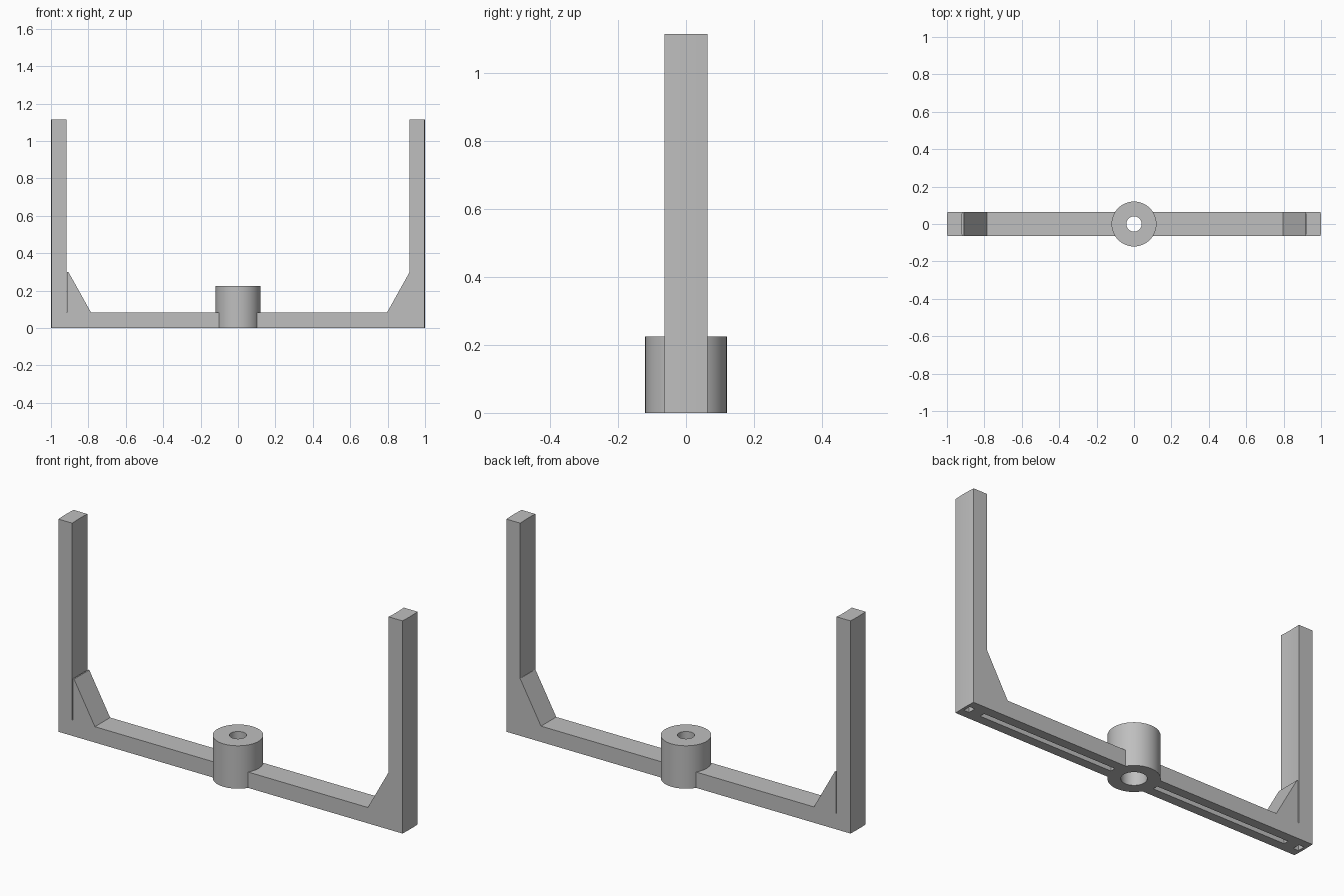
import bpy
import bmesh
import math

cube = bpy.data.objects.get("Cube")
if cube:
    bpy.data.objects.remove(cube, do_unlink=True)

HALF_W = 0.063      # half depth of beam and uprights
BEAM_H = 0.083
HEIGHT = 1.115
R_IN, R_OUT = 0.92, 1.0

grey = bpy.data.materials.new("plain grey")
grey.use_nodes = True
colour = (0.52, 0.52, 0.52, 1)
grey.diffuse_color = colour
grey.node_tree.nodes["Principled BSDF"].inputs["Base Color"].default_value = colour


def prism(name, points, offset):
    """Extrude a closed outline of 3D points by an offset vector."""
    bm = bmesh.new()
    face = bm.faces.new([bm.verts.new(p) for p in points])
    extruded = bmesh.ops.extrude_face_region(bm, geom=[face])["geom"]
    verts = [v for v in extruded if isinstance(v, bmesh.types.BMVert)]
    bmesh.ops.translate(bm, vec=offset, verts=verts)
    bmesh.ops.recalc_face_normals(bm, faces=bm.faces)
    mesh = bpy.data.meshes.new(name)
    bm.to_mesh(mesh)
    bm.free()
    mesh.materials.append(grey)
    obj = bpy.data.objects.new(name, mesh)
    bpy.context.collection.objects.link(obj)
    return obj


def arc(radius, side, z):
    """Short arc about the centre, running from front to back."""
    ys = [HALF_W * (i / 4 - 1) for i in range(9)]
    return [(side * math.sqrt(radius ** 2 - y * y), y, z) for y in ys]


def cylinder(name, radius, z0, z1):
    n = 64
    ring = [(radius * math.cos(math.tau * i / n),
             radius * math.sin(math.tau * i / n), z0) for i in range(n)]
    return prism(name, ring, (0, 0, z1 - z0))


def block(name, x0, x1, half_y, z0, z1):
    outline = [(x0, -half_y, z0), (x1, -half_y, z0), (x1, half_y, z0), (x0, half_y, z0)]
    return prism(name, outline, (0, 0, z1 - z0))


def combine(target, tool, operation):
    """Apply a boolean and discard the tool."""
    tool.hide_render = True
    mod = target.modifiers.new("combine", "BOOLEAN")
    mod.object = tool
    mod.operation = operation
    mod.solver = "EXACT"
    bpy.context.view_layer.objects.active = target
    bpy.ops.object.modifier_apply(modifier=mod.name)
    bpy.data.objects.remove(tool, do_unlink=True)


# Cross beam with gently rounded ends
frame = prism("bracket_frame", arc(R_OUT, 1, 0) + arc(R_OUT, -1, 0)[::-1], (0, 0, BEAM_H))

# Curved uprights
for side in (1, -1):
    outline = arc(R_OUT, side, 0) + arc(R_IN, side, 0)[::-1]
    combine(frame, prism("upright", outline, (0, 0, HEIGHT)), "UNION")

# Corner gussets; the right one stands a hairline away from its upright
for side, back, top, foot in ((1, 0.94, 0.918, 0.797), (-1, 0.914, 0.907, 0.786)):
    profile = [(side * x, -HALF_W, z) for x, z in
               ((back, 0.05), (back, 0.3), (top, 0.3), (foot, BEAM_H), (foot, 0.05))]
    combine(frame, prism("gusset", profile, (0, 2 * HALF_W, 0)), "UNION")

# Central hub with a stepped bore
combine(frame, cylinder("hub", 0.12, 0, 0.225), "UNION")
combine(frame, cylinder("bore", 0.041, -0.1, 0.4), "DIFFERENCE")
combine(frame, cylinder("counterbore", 0.06, -0.1, 0.16), "DIFFERENCE")

# Long slots and small end pockets in the underside
for side in (1, -1):
    for inner, outer, half_y in ((0.125, 0.895, 0.014), (0.955, 0.985, 0.02)):
        x0, x1 = sorted((side * inner, side * outer))
        combine(frame, block("slot", x0, x1, half_y, -0.1, 0.045), "DIFFERENCE")

# Merge leftover coplanar faces and shade
bm = bmesh.new()
bm.from_mesh(frame.data)
bmesh.ops.remove_doubles(bm, verts=bm.verts, dist=0.00001)
bmesh.ops.dissolve_limit(bm, angle_limit=0.002, verts=bm.verts, edges=bm.edges)
bm.to_mesh(frame.data)
bm.free()
bpy.ops.object.select_all(action="DESELECT")
frame.select_set(True)
bpy.context.view_layer.objects.active = frame
bpy.ops.object.shade_smooth_by_angle(angle=math.radians(25))
